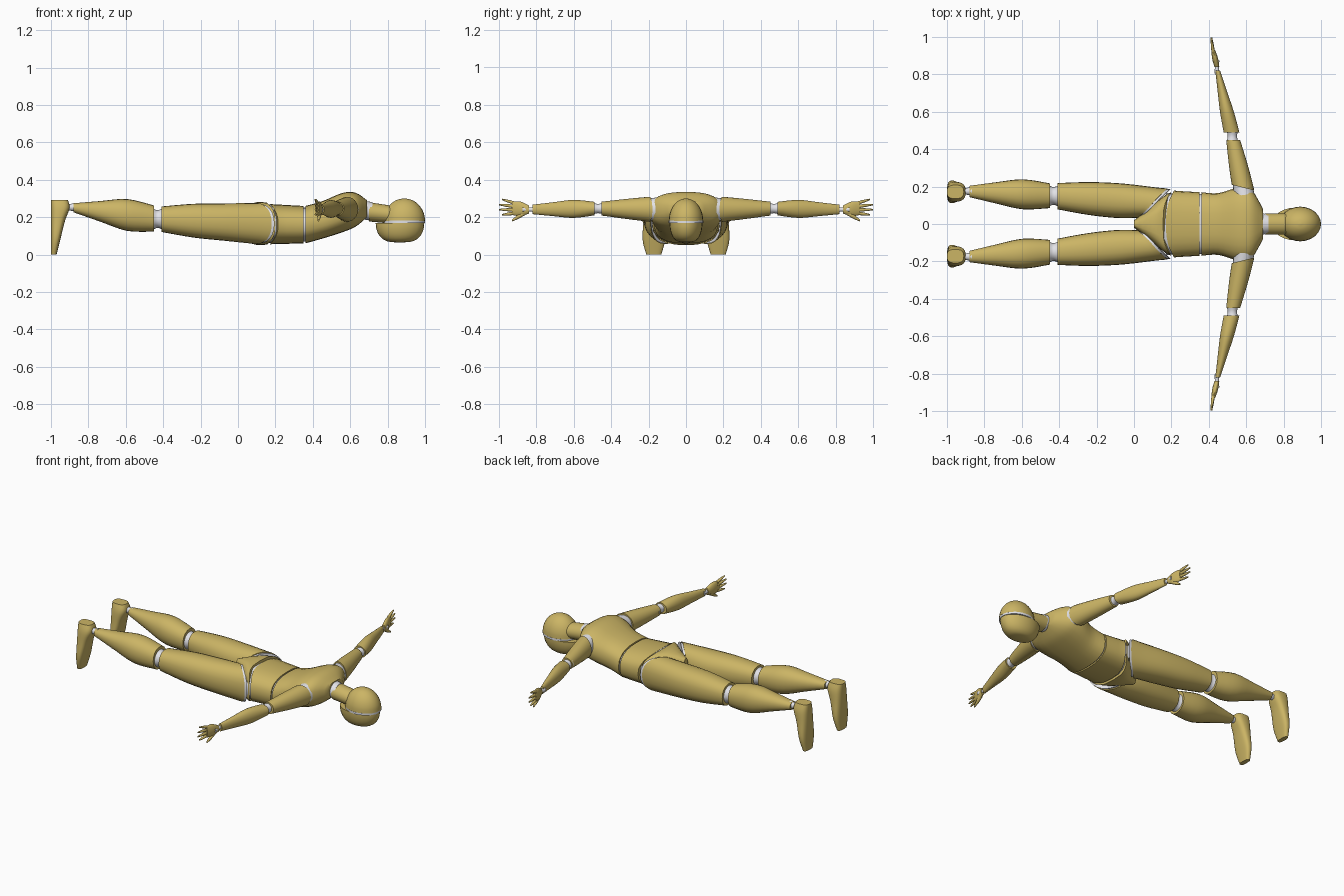
import bpy, bmesh, math
from mathutils import Vector

if "Cube" in bpy.data.objects:
    bpy.data.objects.remove(bpy.data.objects["Cube"], do_unlink=True)


def material(name, red, green, blue):
    made = bpy.data.materials.new(name)
    made.use_nodes = True
    made.diffuse_color = (red, green, blue, 1)
    made.node_tree.nodes["Principled BSDF"].inputs["Base Color"].default_value = made.diffuse_color
    return made


GOLD = material("mustard yellow", .6, .46, .13)
WHITE = material("joint white", .8, .8, .84)
SIDES = 24
STEPS = 4


def smooth_path(rings):
    """Catmull-Rom interpolation through the given rings."""
    result = []
    last = len(rings) - 1
    for index in range(last):
        before, start = rings[max(index - 1, 0)], rings[index]
        end, after = rings[index + 1], rings[min(index + 2, last)]
        leaving, arriving = (end - before) / 2, (after - start) / 2
        for step in range(STEPS):
            t = step / STEPS
            ease = t * t * (3 - 2 * t)
            result.append(start + (end - start) * ease
                          + leaving * (t * (1 - t) ** 2) - arriving * (t * t * (1 - t)))
    return result + [rings[last]]


def skin(name, axis, rings, color=GOLD, power=2, tilt=0, bend=0, mirror=1):
    """Skin (centre, radii) rings across an axis; the first rim may tilt or bend."""
    along = "XYZ".index(axis)
    across, upward = [i for i in range(3) if i != along]
    path = smooth_path([Vector((*centre, *radii)) for centre, radii in rings])
    bm = bmesh.new()
    loops = []
    for number, ring in enumerate(path):
        fade = (1 - number / (len(path) - 1)) ** 4
        loop = []
        for k in range(SIDES):
            angle = math.tau * k / SIDES
            c, s = math.cos(angle), math.sin(angle)
            point = Vector(ring[:3])
            point[along] += fade * (tilt * c + bend * c * c)
            point[across] += ring[3] * math.copysign(abs(c) ** (2 / power), c)
            point[upward] += ring[4] * math.copysign(abs(s) ** (2 / power), s)
            point.y *= mirror
            loop.append(bm.verts.new(point))
        loops.append(loop)
    for lower, upper in zip(loops, loops[1:]):
        for k in range(SIDES):
            following = (k + 1) % SIDES
            bm.faces.new((lower[k], lower[following], upper[following], upper[k]))
    bm.faces.new(loops[0])
    bm.faces.new(loops[-1])
    bmesh.ops.recalc_face_normals(bm, faces=bm.faces)
    mesh = bpy.data.meshes.new(name)
    bm.to_mesh(mesh)
    bm.free()
    mesh.materials.append(color)
    part = bpy.data.objects.new(name, mesh)
    bpy.context.collection.objects.link(part)
    bpy.ops.object.select_all(action="DESELECT")
    part.select_set(True)
    bpy.context.view_layer.objects.active = part
    bpy.ops.object.shade_smooth_by_angle(angle=math.radians(40))


def trunk(name, rows, **options):
    """Body section from (x, half width, underside, top) rows."""
    skin(name, "X", [((x, 0, (low + high) / 2), (half, (high - low) / 2))
                     for x, half, low, high in rows], **options)


def limb(name, axis, start, end, widths, depths, trim=.02, **options):
    """Evenly spaced rings between two joints, trimmed at both ends."""
    inset = (end - start).normalized() * trim
    first, final = start + inset, end - inset
    count = len(widths) - 1
    skin(name, axis, [(first.lerp(final, i / count), radii)
                      for i, radii in enumerate(zip(widths, depths))], **options)


def joint(name, axis, centre, radius, mirror):
    """Pinched white connector."""
    reach = Vector([.035 * (letter == axis) for letter in "XYZ"])
    waist = radius * .75
    sizes = (radius, waist, radius)
    limb(name, axis, centre - reach, centre + reach, sizes, sizes,
         trim=0, color=WHITE, mirror=mirror)


def dome(name, centre, size, fullness):
    """Half ellipsoid rising or hanging from its centre."""
    rings = []
    for step in range(7):
        angle = math.radians(step * 14.5)
        spread = math.cos(angle) ** fullness
        rings.append((centre + Vector((0, 0, size.z * math.sin(angle))),
                      (size.x * spread, size.y * spread)))
    skin(name, "Z", rings)


# Trunk, lying face down with the head towards +x
trunk("chest", [(.36, .17, .06, .26), (.45, .165, .085, .285), (.56, .195, .12, .33),
                (.63, .18, .15, .33), (.69, .08, .2, .29)], power=2.5)
trunk("abdomen", [(.17, .18, .055, .27), (.35, .17, .06, .26)], power=2.5, bend=.045)
trunk("waist_joint", [(.13, .165, .06, .27), (.38, .16, .07, .25)],
      color=WHITE, power=2.5, bend=.045)
trunk("pelvis", [(.155, .17, .054, .277), (.1, .1, .052, .28), (0, .02, .08, .25)],
      power=3.2, bend=.045)

# Neck and head
trunk("neck_joint", [(.66, .06, .19, .29), (.72, .052, .18, .28)], color=WHITE)
trunk("neck", [(.7, .056, .177, .28), (.83, .055, .165, .26)])
dome("cranium", Vector((.889, 0, .18)), Vector((.111, .092, .12)), 1)
dome("face", Vector((.866, 0, .17)), Vector((.13, .088, -.105)), .6)
skin("head_seam", "Z", [((.889, 0, z), (.11, .093)) for z in (.168, .181)], color=WHITE)

# Joint positions of the left limbs
hip, knee, ankle = Vector((.12, .11, .165)), Vector((-.43, .15, .19)), Vector((-.9, .175, .253))
shoulder, elbow = Vector((.587, .175, .242)), Vector((.526, .47, .246))
wrist, knuckles = Vector((.443, .84, .241)), Vector((.424, .93, .248))

for side, mirror in (("left", 1), ("right", -1)):
    # Leg
    limb(side + "_thigh", "X", hip, knee, (.078, .092, .088, .07), (.11, .1, .09, .068),
         power=2.3, tilt=.08, mirror=mirror)
    limb(side + "_hip_joint", "X", hip, hip.lerp(knee, .5), (.076, .08), (.106, .08),
         trim=.005, color=WHITE, power=2.3, tilt=.08, mirror=mirror)
    joint(side + "_knee_joint", "X", knee, .063, mirror)
    limb(side + "_shin", "X", knee, ankle, (.066, .08, .057, .03), (.07, .085, .055, .024),
         power=2.2, mirror=mirror)
    joint(side + "_ankle_joint", "X", ankle, .024, mirror)

    # Foot, with a flat sole and a sloping instep
    rings = []
    for z, instep, half in ((.293, -.91, .036), (.25, -.9, .05), (.18, -.925, .055),
                            (.08, -.95, .06), (0, -.97, .04)):
        rings.append((((instep - 1) / 2, .172, z), ((instep + 1) / 2, half)))
    skin(side + "_foot", "Z", rings, power=2.8, mirror=mirror)

    # Arm
    limb(side + "_upper_arm", "Y", shoulder, elbow, (.06, .05, .037), (.067, .053, .037),
         tilt=-.015, mirror=mirror)
    limb(side + "_shoulder_joint", "Y", shoulder, shoulder.lerp(elbow, .5),
         (.06, .03), (.066, .03), trim=-.03, color=WHITE, tilt=-.015, mirror=mirror)
    joint(side + "_elbow_joint", "Y", elbow, .033, mirror)
    limb(side + "_forearm", "Y", elbow, wrist, (.042, .037, .025, .013),
         (.036, .048, .037, .025), mirror=mirror)
    joint(side + "_wrist_joint", "Y", wrist, .014, mirror)

    # Hand with fanned fingers
    limb(side + "_palm", "Y", wrist, knuckles, (.013, .016, .01), (.022, .039, .036),
         trim=0, mirror=mirror)
    for number, finger in enumerate(("index", "middle", "ring", "little")):
        spread = number - 1.5
        root = knuckles + Vector((0, -.015, .018 * spread))
        tip = Vector((.414, 1 - .008 * spread ** 2, .254 + .027 * spread))
        limb(f"{side}_{finger}_finger", "Y", root, tip, (.009, .008, .004), (.009, .008, .004),
             trim=0, mirror=mirror)
    limb(side + "_thumb", "Y", Vector((.437, .86, .225)), Vector((.43, .93, .182)),
         (.011, .01, .004), (.014, .012, .005), trim=0, mirror=mirror)
